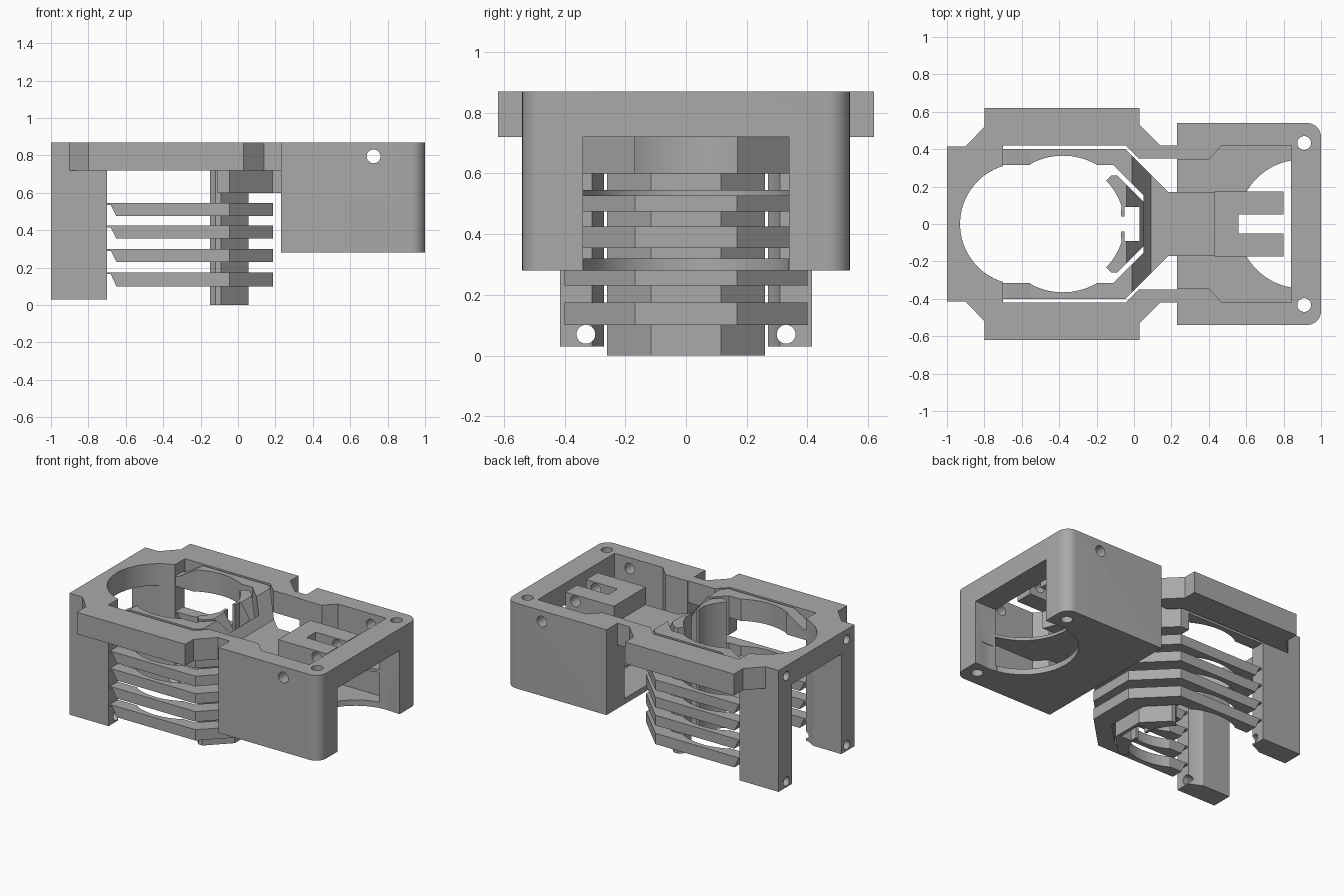
import bpy, bmesh, math
from mathutils import Matrix

if "Cube" in bpy.data.objects:
    bpy.data.objects.remove(bpy.data.objects["Cube"])

grey = bpy.data.materials.new("plain grey")
grey.diffuse_color = (0.40, 0.40, 0.40, 1)
grey.use_nodes = True
grey.node_tree.nodes["Principled BSDF"].inputs["Base Color"].default_value = grey.diffuse_color


def prism(name, pts, lo, hi, axis="z"):
    """Extrude a plan (x, y) along z, or a side profile (x, z) along y."""
    bm = bmesh.new()
    if axis == "z":
        vs = [bm.verts.new((a, b, lo)) for a, b in pts]
        step = (0, 0, hi - lo)
    else:
        vs = [bm.verts.new((a, lo, b)) for a, b in pts]
        step = (0, hi - lo, 0)
    face = bm.faces.new(vs)
    ext = bmesh.ops.extrude_face_region(bm, geom=[face])
    moved = [g for g in ext["geom"] if isinstance(g, bmesh.types.BMVert)]
    bmesh.ops.translate(bm, verts=moved, vec=step)
    bmesh.ops.recalc_face_normals(bm, faces=bm.faces)
    return finish(name, bm)


def finish(name, bm):
    me = bpy.data.meshes.new(name)
    bm.to_mesh(me)
    bm.free()
    me.materials.append(grey)
    ob = bpy.data.objects.new(name, me)
    bpy.context.collection.objects.link(ob)
    return ob


def box(name, x0, x1, y0, y1, z0, z1):
    return prism(name, [(x0, y0), (x1, y0), (x1, y1), (x0, y1)], z0, z1)


def rod(x, y, z, r, length, axis, sides=32):
    bm = bmesh.new()
    rot = {"x": Matrix.Rotation(math.pi / 2, 4, "Y"),
           "y": Matrix.Rotation(math.pi / 2, 4, "X"), "z": Matrix()}[axis]
    bmesh.ops.create_cone(bm, cap_ends=True, segments=sides, radius1=r, radius2=r,
                          depth=length, matrix=Matrix.Translation((x, y, z)) @ rot)
    return finish("cutter", bm)


def combine(ob, tool, op="DIFFERENCE"):
    """Apply a boolean and discard the tool."""
    m = ob.modifiers.new("cut", "BOOLEAN")
    m.operation, m.solver, m.object = op, "EXACT", tool
    bpy.context.view_layer.update()
    me = bpy.data.meshes.new_from_object(
        ob.evaluated_get(bpy.context.evaluated_depsgraph_get()))
    ob.modifiers.clear()
    ob.data = me
    bpy.data.objects.remove(tool)


def arc(cx, r, a0, a1, n):
    return [(cx + r * math.cos(math.radians(a0 + (a1 - a0) * i / n)),
             r * math.sin(math.radians(a0 + (a1 - a0) * i / n))) for i in range(n + 1)]


def sym(half):
    """Complete a plan by mirroring its back half across y = 0."""
    return half + [(x, -y) for x, y in reversed(half)]


# Top frame: stepped outer edge, rounded bay at the left
frame_half = arc(-0.606, 0.324, 178, 107, 16) + [
    (-0.70, 0.42), (-0.045, 0.42), (0.025, 0.35), (0.25, 0.35), (0.25, 0.42),
    (0.14, 0.42), (0.03, 0.53), (0.03, 0.62), (-0.8, 0.62), (-0.8, 0.52),
    (-0.9, 0.415), (-1, 0.415)]
frame = prism("top_frame", sym(frame_half), 0.72, 0.87)

# Legs with a curved inner side
leg_half = [(-1, 0.27)] + arc(-0.606, 0.324, 123.5, 107, 5) + [
    (-0.70, 0.415), (-1, 0.415)]
legs = [prism("leg_" + n, [(x, s * y) for x, y in leg_half], 0.03, 0.72)
        for n, s in (("back", 1), ("front", -1))]

# Screw holes through the legs and the frame end
for s, leg in zip((1, -1), legs):
    combine(leg, rod(-0.85, s * 0.33, 0.07, 0.031, 0.5, "x"))
    combine(frame, rod(-0.95, s * 0.33, 0.80, 0.031, 0.3, "x"))

# Flexible fins: horseshoe plan trimmed by a side profile
fin_half = ([(0.05, 0.155), (-0.11, 0.315), (-0.20, 0.315)]
            + arc(-0.38, 0.365, 61, 119, 16)
            + [(-0.55, 0.315), (-0.70, 0.315), (-0.70, 0.40), (-0.045, 0.40),
               (0.187, 0.168)])


def fin(name, profile):
    ob = prism(name, sym(fin_half), -0.1, 1)
    combine(ob, prism("trim", profile, -0.6, 0.6, "y"), "INTERSECT")


for i, (z0, z1) in enumerate(((0.10, 0.175), (0.23, 0.30), (0.355, 0.425), (0.475, 0.545))):
    fin("fin_%d" % (i + 1), [(-0.75, z1), (0.25, z1), (0.25, z0), (-0.65, z0),
                             (-0.68, z1 - 0.01), (-0.75, z1 - 0.01)])
# Top arm drops from the frame level to the tongue
fin("top_arm", [(-0.75, 0.72), (-0.11, 0.72), (-0.11, 0.60), (0.25, 0.60), (0.25, 0.72),
                (0.09, 0.72), (-0.01, 0.87), (-0.55, 0.87), (-0.68, 0.79), (-0.75, 0.79)])

# Clamp column with two curved jaws and a sloped top
column_half = ([(0.03, 0.09), (-0.05, 0.09), (-0.05, 0.04), (-0.07, 0.04)]
               + arc(-0.38, 0.327, 17, 45, 10)
               + [(-0.12, 0.26), (-0.09, 0.26), (0.055, 0.115)])
column = prism("clamp_column", sym(column_half), 0, 0.87)
combine(column, prism("trim", [(-0.3, -0.1), (0.1, -0.1), (0.1, 0.66), (-0.04, 0.87),
                               (-0.04, 0.9), (-0.3, 0.9)], -0.5, 0.5, "y"), "INTERSECT")

# Housing with two rounded corners, cavity, end opening and curved floor cut
r = 0.075
corner = [(1 - r + r * math.cos(math.radians(a)), 0.54 - r + r * math.sin(math.radians(a)))
          for a in range(0, 91, 10)]
housing = prism("housing", sym([(0.23, 0.54)] + corner[::-1]), 0.28, 0.87)
cavity_half = [(0.40, 0.345), (0.47, 0.42), (0.84, 0.42)]
combine(housing, prism("cutter", sym([(0.1, 0.345)] + cavity_half), 0.32, 1))
combine(housing, box("cutter", 0.83, 1.1, -0.34, 0.34, 0.1, 0.72))
combine(housing, rod(0.90, 0, 0.3, 0.345, 0.3, "z", 72))
combine(housing, rod(0.725, 0, 0.795, 0.037, 1.5, "y"))
for s in (1, -1):
    combine(housing, rod(0.91, s * 0.433, 0.6, 0.037, 1.2, "z"))

# Inner shelf and tongue share the curved cut
shelf = prism("inner_shelf", sym([(0.23, 0.345)] + cavity_half), 0.525, 0.545)
combine(shelf, rod(0.90, 0, 0.53, 0.345, 0.3, "z", 72))
tongue = box("tongue", 0.185, 0.70, -0.17, 0.17, 0.60, 0.72)
combine(tongue, rod(0.90, 0, 0.66, 0.345, 0.3, "z", 72))

# Slotted block on the tongue with a cross hole
block = prism("slotted_block", sym([(0.56, 0.05), (0.80, 0.05), (0.80, 0.175),
                                    (0.43, 0.175)]), 0.72, 0.84)
combine(block, rod(0.725, 0, 0.795, 0.037, 1.0, "y"))

for ob in bpy.data.objects:
    bpy.context.view_layer.objects.active = ob
    ob.select_set(True)
bpy.ops.object.shade_smooth_by_angle(angle=math.radians(25))
